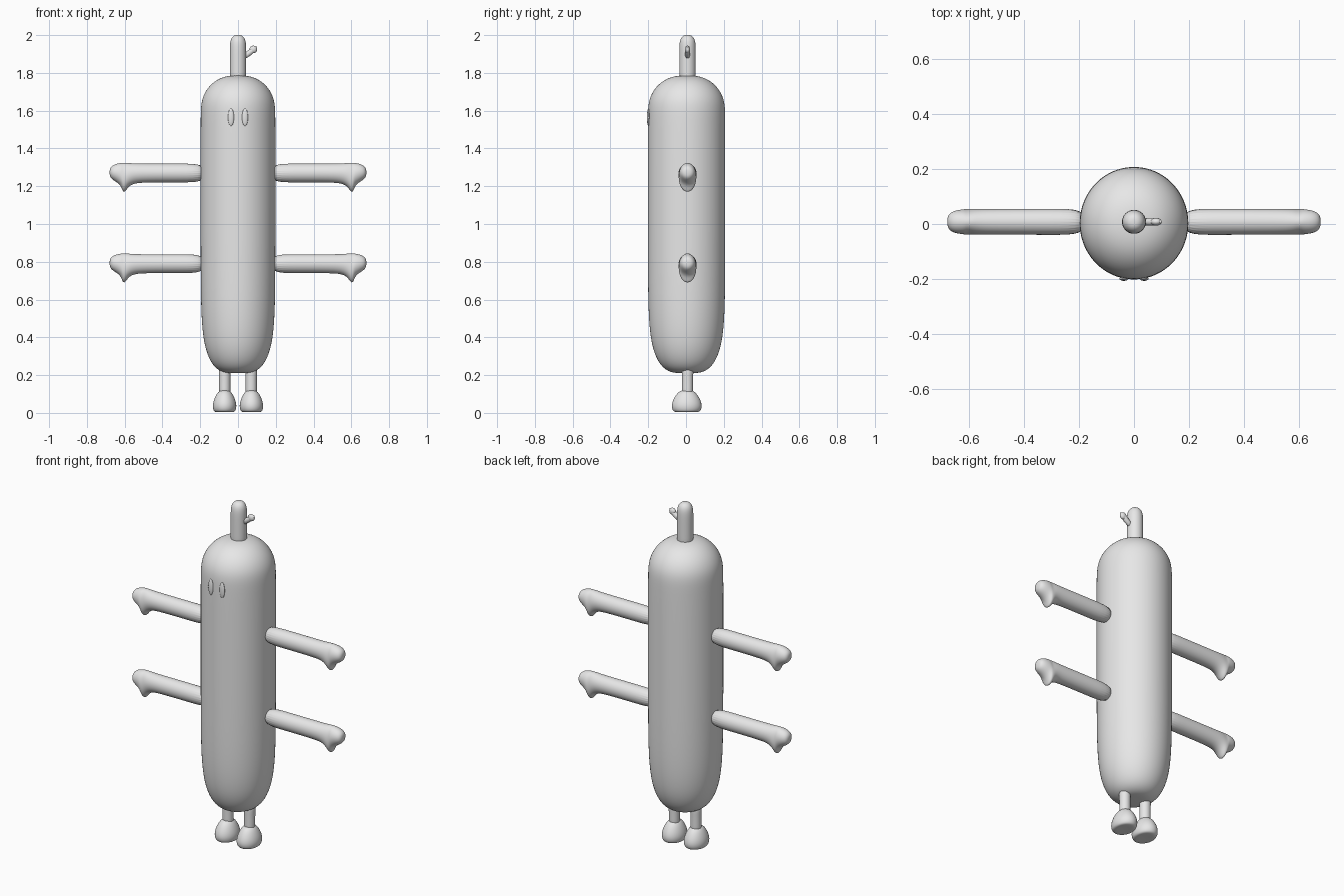
import bpy
import math
from mathutils import Matrix, Vector

cube = bpy.data.objects.get("Cube")
if cube:
    bpy.data.objects.remove(cube, do_unlink=True)

GREY = (0.8, 0.8, 0.8, 1.0)
grey = bpy.data.materials.new("plain_grey")
grey.use_nodes = True
grey.diffuse_color = GREY
grey.node_tree.nodes["Principled BSDF"].inputs["Base Color"].default_value = GREY

Y_MID = 0.008  # depth of the limbs and stem


def loft(name, rings, sides=24):
    """Skin a list of vertex rings into a smooth, capped tube."""
    verts = [v for ring in rings for v in ring]
    faces = []
    for r in range(len(rings) - 1):
        for i in range(sides):
            j = (i + 1) % sides
            a, b = r * sides, (r + 1) * sides
            faces.append((a + i, a + j, b + j, b + i))
    last = (len(rings) - 1) * sides
    faces.append(tuple(reversed(range(sides))))
    faces.append(tuple(range(last, last + sides)))
    mesh = bpy.data.meshes.new(name)
    mesh.from_pydata(verts, [], faces)
    mesh.materials.append(grey)
    mesh.shade_smooth()
    obj = bpy.data.objects.new(name, mesh)
    bpy.context.collection.objects.link(obj)
    sub = obj.modifiers.new("smooth", 'SUBSURF')
    sub.levels = sub.render_levels = 2
    return obj


def circle(sides=24):
    return [(math.cos(math.tau * i / sides), math.sin(math.tau * i / sides))
            for i in range(sides)]


def turned(name, profile, x=0.0, y=0.0, sx=1.0, sy=1.0):
    """Upright turned part from (radius, height) pairs."""
    return loft(name, [[(x + r * sx * c, y + r * sy * s, z) for c, s in circle()]
                       for r, z in profile])


def arm(name, side, drop):
    """Sideways arm with a thumb, from (x, bottom, top, half depth)."""
    sections = [(0.17, 1.22, 1.32, .048), (0.3, 1.22, 1.32, .048),
                (0.5, 1.22, 1.32, .047), (0.555, 1.214, 1.321, .047),
                (0.582, 1.195, 1.324, .047), (0.597, 1.17, 1.325, .047),
                (0.61, 1.168, 1.325, .047), (0.62, 1.205, 1.324, .046),
                (0.65, 1.226, 1.318, .042), (0.672, 1.24, 1.305, .032),
                (0.68, 1.258, 1.288, .014)]
    rings = []
    for x, low, high, depth in sections:
        mid, half = (low + high) / 2 - drop, (high - low) / 2
        rings.append([(side * x, Y_MID + side * depth * c, mid + half * s)
                      for c, s in circle()])
    return loft(name, rings)


def ellipsoid(name, centre, size, tilt=0.0):
    """Smooth ellipsoid, tilted towards +x."""
    bpy.ops.mesh.primitive_uv_sphere_add(segments=24, ring_count=16, radius=1)
    obj = bpy.context.object
    obj.name = name
    place = Matrix.Translation(Vector(centre)) @ Matrix.Rotation(tilt, 4, 'Y')
    obj.data.transform(place @ Matrix.Diagonal((*size, 1)))
    obj.data.materials.append(grey)
    obj.data.shade_smooth()
    return obj


# Long rounded body
turned("body", [(.03, .211), (.075, .212), (.115, .232), (.148, .272),
                (.175, .34), (.19, .43), (.198, .56), (.2, .8), (.2, 1.2),
                (.2, 1.55), (.199, 1.62), (.19, 1.67), (.165, 1.718),
                (.125, 1.757), (.08, 1.779), (.03, 1.787)],
       y=0.003, sy=1.035)

# Stem with a small side twig
turned("stem", [(.044, 1.74), (.044, 1.8), (.044, 1.9), (.044, 1.955),
                (.037, 1.982), (.023, 1.997), (.008, 2.001)], y=Y_MID)
ellipsoid("twig", (0.06, Y_MID, 1.906), (.015, .014, .052), math.radians(52))
ellipsoid("twig_tip", (0.081, Y_MID, 1.924), (.02, .014, .02), math.radians(52))

for side, word in ((1, "left"), (-1, "right")):
    # Two arms, an eye, a leg and a foot on each side
    arm("upper_arm_" + word, side, 0.0)
    arm("lower_arm_" + word, side, 0.48)
    ellipsoid("eye_" + word, (side * .037, -.199, 1.565), (.016, .008, .046))
    turned("leg_" + word, [(.03, .08), (.03, .13), (.03, .2), (.033, .25)],
           x=side * .07, y=Y_MID)
    turned("foot_" + word, [(.3, .005), (.75, .003), (.93, .01), (1.02, .034),
                            (.95, .062), (.75, .092), (.53, .112), (.3, .12)],
           x=side * .071, y=.004, sx=.063, sy=.08)
